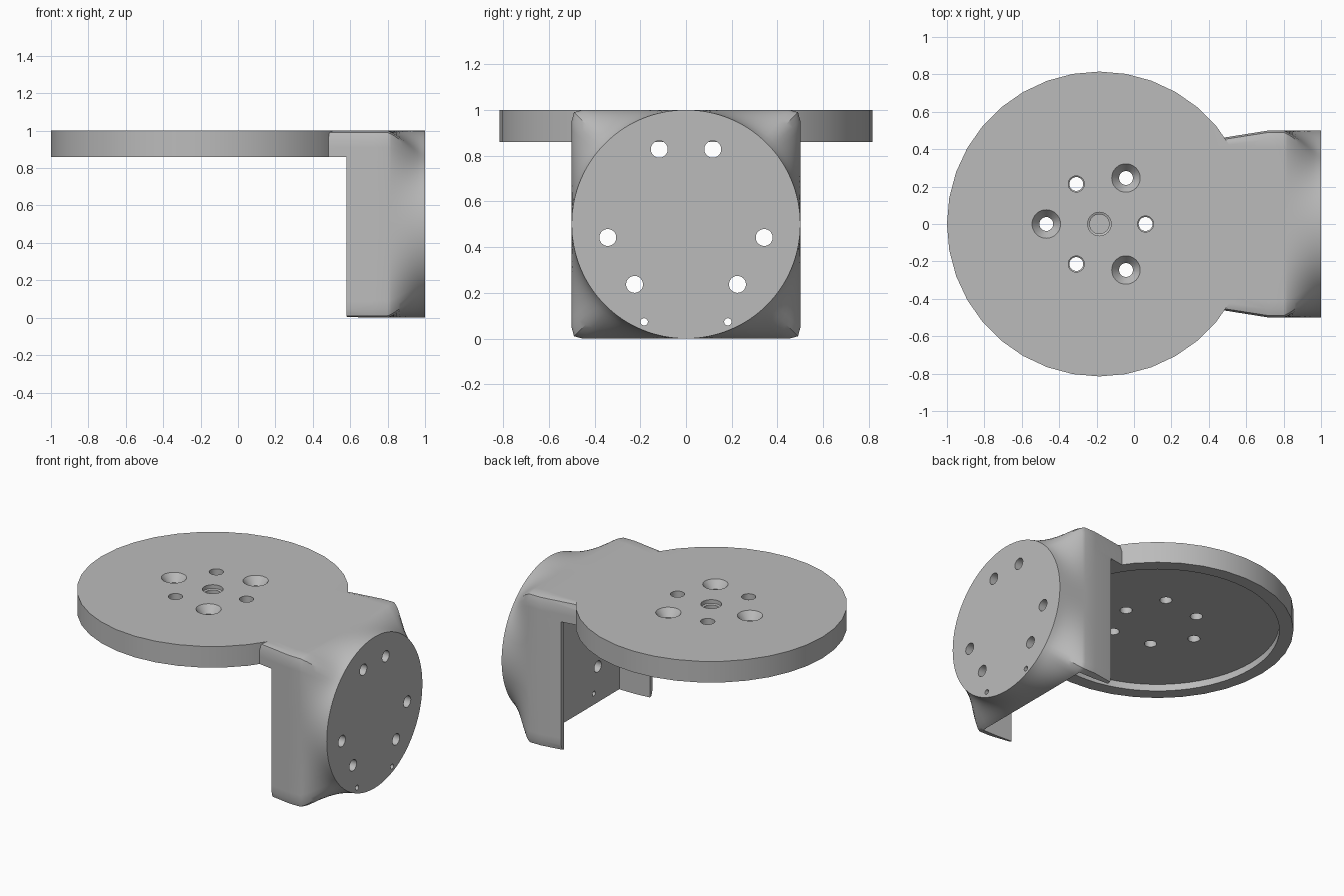
import bpy, bmesh, math
from mathutils import Vector, Matrix

cube = bpy.data.objects.get("Cube")
if cube:
    bpy.data.objects.remove(cube, do_unlink=True)

# Single grey material
grey = bpy.data.materials.new("plain_grey")
grey.use_nodes = True
colour = (0.5, 0.5, 0.5, 1)
grey.diffuse_color = colour
grey.node_tree.nodes["Principled BSDF"].inputs["Base Color"].default_value = colour


def finish(name, bm):
    bmesh.ops.recalc_face_normals(bm, faces=bm.faces)
    mesh = bpy.data.meshes.new(name)
    bm.to_mesh(mesh)
    bm.free()
    mesh.materials.append(grey)
    obj = bpy.data.objects.new(name, mesh)
    bpy.context.collection.objects.link(obj)
    return obj


def skin(name, rings):
    """Closed solid through a list of equal point rings."""
    bm = bmesh.new()
    loops = [[bm.verts.new(p) for p in ring] for ring in rings]
    for a, b in zip(loops, loops[1:]):
        for i in range(len(a)):
            j = (i + 1) % len(a)
            bm.faces.new((a[i], a[j], b[j], b[i]))
    bm.faces.new(loops[0])
    bm.faces.new(loops[-1])
    return finish(name, bm)


def turned(name, profile, centre, sides=32, along_x=False):
    """Solid of revolution; profile holds (radius, height) pairs."""
    turn = Matrix.Rotation(math.pi / 2, 3, 'Y') if along_x else Matrix.Identity(3)
    angles = [math.tau * i / sides for i in range(sides)]
    return skin(name, [[turn @ Vector((r * math.cos(a), r * math.sin(a), h)) + Vector(centre)
                        for a in angles] for r, h in profile])


def box(name, low, high):
    bm = bmesh.new()
    bmesh.ops.create_cube(bm, size=1)
    for v in bm.verts:
        v.co = [high[k] if v.co[k] > 0 else low[k] for k in range(3)]
    return finish(name, bm)


def combine(target, tool, operation):
    mod = target.modifiers.new("combine", 'BOOLEAN')
    mod.operation = operation
    mod.solver = 'EXACT'
    mod.object = tool
    tool.hide_render = True
    bpy.context.view_layer.objects.active = target
    bpy.ops.object.modifier_apply(modifier=mod.name)
    bpy.data.objects.remove(tool, do_unlink=True)


# Bracket body: rounded square blending into a round flange
SIDES, HALF, FILLET = 128, 0.5, 0.035


def section(x, half_width=HALF, blend=0.0):
    ring = []
    for i in range(SIDES):
        a = math.tau * i / SIDES
        d = Vector((math.cos(a), math.sin(a)))
        p = d * HALF / max(abs(d.x), abs(d.y))
        lim = HALF - FILLET
        core = Vector([max(-lim, min(lim, c)) for c in p])
        if (p - core).length > 1e-6:
            p = core + (p - core).normalized() * FILLET
        p = p.lerp(d * HALF, blend)
        ring.append((x, p.x * half_width / HALF, HALF + p.y))
    return ring


START, KNEE, FLANGE = 0.8, 0.72, 1.0
rings = [section(0.4, 0.449), section(KNEE), section(START)]
STEPS = 10
for k in range(1, STEPS + 1):
    t = k / STEPS
    ease = 0.5 * t + 0.5 * t * t * (3 - 2 * t)
    rings.append(section(START + (FLANGE - START) * t, HALF, ease))
body = skin("flanged_bracket", rings)

# Open channel behind the flange, and clearance under the neck
combine(body, box("channel", (0.2, -0.45, -0.5), (0.803, 0.45, 0.86)), 'DIFFERENCE')
combine(body, box("neck_clearance", (0.2, -0.8, -0.5), (0.58, 0.8, 0.86)), 'DIFFERENCE')

# Round platform with a shallow recess underneath
CX = -0.185
combine(body, turned("platform", [(0.815, 0.86), (0.815, 1.0)], (CX, 0, 0), 36), 'UNION')
combine(body, turned("recess", [(0.73, 0.7), (0.73, 0.905)], (CX, 0, 0), 72), 'DIFFERENCE')

# Platform holes: alternating countersunk and plain, with a blind centre
countersunk = [(0.037, 0.8), (0.037, 0.95), (0.092, 1.02)]
plain = [(0.037, 0.8), (0.037, 0.955), (0.043, 0.96), (0.043, 1.1)]
blind = [(0.052, 0.925), (0.052, 0.97), (0.063, 0.975), (0.063, 1.1)]
for k in range(6):
    a = k * math.pi / 3
    reach, shape = (0.284, countersunk) if k % 2 else (0.247, plain)
    centre = (CX + reach * math.cos(a), reach * math.sin(a), 0)
    combine(body, turned("platform_hole", shape, centre), 'DIFFERENCE')
combine(body, turned("centre_hole", blind, (CX, 0, 0)), 'DIFFERENCE')

# Flange holes, mirrored left and right
for y, z, r in [(0.117, 0.828, 0.037), (0.342, 0.442, 0.037),
                (0.225, 0.237, 0.037), (0.183, 0.073, 0.016)]:
    for side in (-1, 1):
        tool = turned("flange_hole", [(r, 0.7), (r, 1.1)], (0, side * y, z), 32, True)
        combine(body, tool, 'DIFFERENCE')

# Smooth shading with crisp edges
bpy.ops.object.select_all(action='DESELECT')
body.select_set(True)
bpy.context.view_layer.objects.active = body
bpy.ops.object.shade_smooth_by_angle(angle=math.radians(30))
weighted = body.modifiers.new("even_shading", 'WEIGHTED_NORMAL')
weighted.keep_sharp = True
